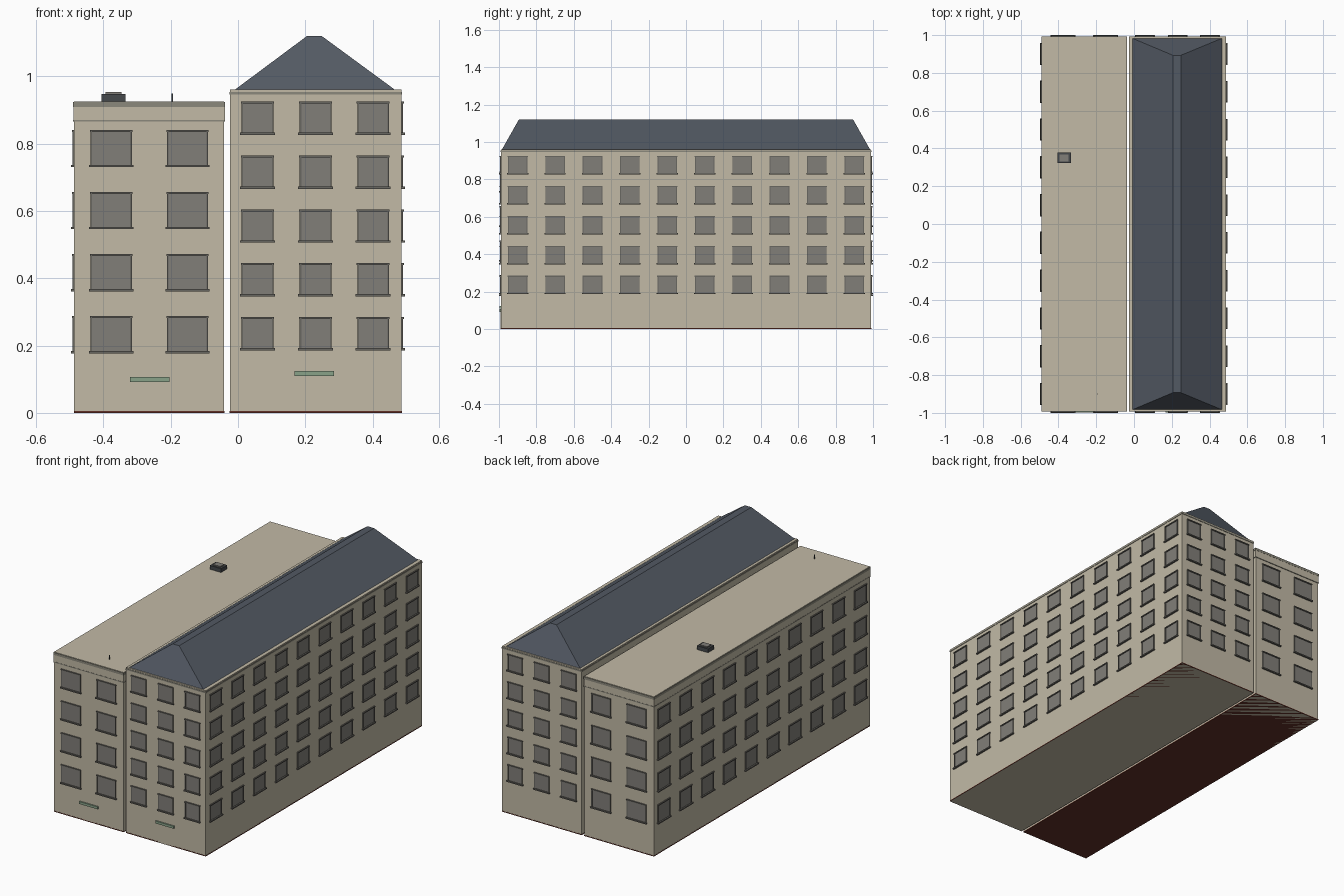
import bpy, bmesh

if "Cube" in bpy.data.objects:
    bpy.data.objects.remove(bpy.data.objects["Cube"])


def material(name, rgb):
    m = bpy.data.materials.new(name)
    m.diffuse_color = (*rgb, 1)
    m.use_nodes = True
    m.node_tree.nodes["Principled BSDF"].inputs["Base Color"].default_value = m.diffuse_color
    return m


WALL = material("plaster", (0.54, 0.49, 0.38))
TRIM = material("trim", (0.26, 0.25, 0.20))
FRAME = material("frame", (0.14, 0.135, 0.12))
GLASS = material("glass", (0.22, 0.21, 0.19))
SLATE = material("slate", (0.085, 0.10, 0.125))
METAL = material("metal", (0.06, 0.065, 0.07))
RED = material("base_red", (0.12, 0.03, 0.02))
GREEN = material("awning_green", (0.25, 0.36, 0.25))


def boxes(name, items, mat):
    """One object from a list of (min, max) boxes."""
    bm = bmesh.new()
    for lo, hi in items:
        vs = bmesh.ops.create_cube(bm, size=1)["verts"]
        for v in vs:
            for i in range(3):
                a, b = sorted((lo[i], hi[i]))
                v.co[i] = a if v.co[i] < 0 else b
    me = bpy.data.meshes.new(name)
    bm.to_mesh(me)
    bm.free()
    me.materials.append(mat)
    ob = bpy.data.objects.new(name, me)
    bpy.context.collection.objects.link(ob)
    return ob


def frustum(name, lo, hi, top_lo, top_hi, mat):
    """Box whose top rectangle is smaller than its bottom one."""
    ob = boxes(name, [(lo, hi)], mat)
    for v in ob.data.vertices:
        if v.co.z > (lo[2] + hi[2]) / 2:
            v.co.x = top_lo[0] if v.co.x < (lo[0] + hi[0]) / 2 else top_hi[0]
            v.co.y = top_lo[1] if v.co.y < 0 else top_hi[1]
    return ob


def ring(x0, x1, y, z0, z1, out):
    """Block slightly proud of a building's footprint."""
    return ((x0 - out, -y - out, z0), (x1 + out, y + out, z1))


def windows(name, faces, rows, h):
    """faces: (axis, wall position, outward sign, centres, width)."""
    glass, frame, sill = [], [], []
    t = 0.005
    for axis, pos, sign, centres, w in faces:
        def slab(u0, u1, z0, z1, depth):
            a, b = pos - sign * 0.004, pos + sign * depth
            if axis == "x":
                return ((a, u0, z0), (b, u1, z1))
            return ((u0, a, z0), (u1, b, z1))
        for c in centres:
            u0, u1 = c - w / 2, c + w / 2
            for z in rows:
                glass.append(slab(u0, u1, z, z + h, 0.002))
                frame += [slab(u0 - t / 2, u0 + t / 2, z, z + h, 0.005),
                          slab(u1 - t / 2, u1 + t / 2, z, z + h, 0.005)]
                sill += [slab(u0 - 0.007, u1 + 0.007, z - 0.003, z + 0.004, 0.010),
                         slab(u0 - 0.004, u1 + 0.004, z + h - 0.003, z + h + 0.003, 0.007)]
    boxes(name + "_window_glass", glass, GLASS)
    boxes(name + "_window_frames", frame, FRAME)
    boxes(name + "_window_sills", sill, FRAME)


Y = 0.99
side = [-0.9 + 0.2 * i for i in range(10)]

# Left building: flat roof, four floors
LX0, LX1 = -0.487, -0.041
boxes("left_walls", [((LX0, -Y, 0), (LX1, Y, 0.92))], WALL)
boxes("left_cornice", [ring(LX0, LX1, Y, 0.87, 0.91, 0.002)], WALL)
boxes("left_string_course", [ring(LX0, LX1, Y, 0.866, 0.871, 0.003)], TRIM)
boxes("left_coping", [ring(LX0, LX1, Y, 0.910, 0.924, 0.003)], TRIM)
boxes("left_roof_deck", [((LX0, -Y, 0.92), (LX1, Y, 0.926))], WALL)
boxes("left_base", [ring(LX0, LX1, Y, 0, 0.005, 0.001)], RED)
left_cols = (-0.377, -0.15)
windows("left", [("y", -Y, -1, left_cols, 0.118),
                 ("y", Y, 1, left_cols, 0.118),
                 ("x", LX0, -1, side, 0.104)],
        [0.18 + 0.1845 * i for i in range(4)], 0.105)

# Right building: hipped roof, five floors
RX0, RX1 = -0.024, 0.486
boxes("right_walls", [((RX0, -Y, 0), (RX1, Y, 0.95))], WALL)
boxes("right_frieze", [ring(RX0, RX1, Y, 0.946, 0.954, 0.002)], TRIM)
boxes("right_eaves", [((RX0, -Y, 0.953), (RX1, Y, 0.961))], WALL)
boxes("right_base", [ring(RX0, RX1, Y, 0, 0.005, 0.001)], RED)
frustum("hipped_roof", (-0.013, -0.985, 0.958), (0.47, 0.985, 1.121),
        (0.206, -0.893), (0.248, 0.893), SLATE)
right_cols = (0.058, 0.231, 0.402)
windows("right", [("y", -Y, -1, right_cols, 0.09),
                  ("y", Y, 1, right_cols, 0.09),
                  ("x", RX1, 1, side, 0.1)],
        [0.189 + 0.16 * i for i in range(5)], 0.093)

# Doors and the canopies above them
for name, x, z in (("left", -0.262, 0.092), ("right", 0.227, 0.11)):
    boxes(name + "_door", [((x - 0.045, -Y - 0.001, 0), (x + 0.045, -Y + 0.01, z - 0.004))], WALL)
    boxes(name + "_door_canopy", [((x - 0.059, -Y - 0.008, z), (x + 0.059, -Y, z + 0.014))], GREEN)

# Roof hatch and mast
boxes("roof_hatch", [((-0.406, 0.322, 0.92), (-0.334, 0.378, 0.948))], METAL)
boxes("hatch_lid", [((-0.394, 0.332, 0.945), (-0.346, 0.368, 0.954))], GLASS)
boxes("roof_mast", [((-0.197, -0.902, 0.92), (-0.193, -0.898, 0.95))], METAL)
